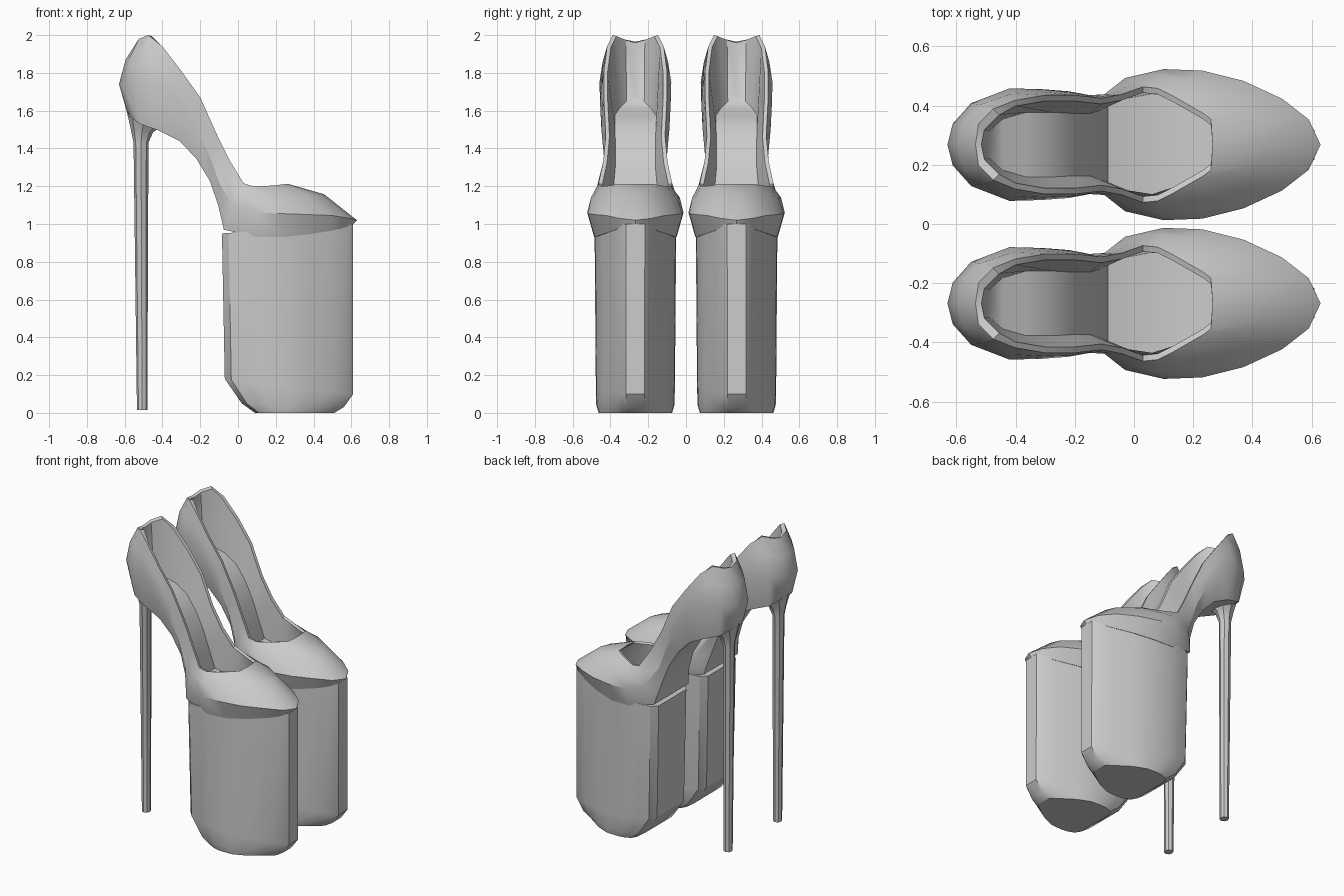
import bpy, bmesh, math

SPACING = 0.268  # distance of each shoe from the middle


def loft(name, loops, closed=False):
    """Skin half outlines of (x, z, half_width), mirrored across the shoe's middle."""
    bm = bmesh.new()
    n = len(loops[0])
    rings = []
    for loop in loops:
        left = [bm.verts.new((x, w, z)) for x, z, w in loop]
        right = [bm.verts.new((x, -w, z)) for x, z, w in loop[1:-1]]
        rings.append(left + right[::-1])
    m = 2 * n - 2
    for a, b in zip(rings, rings[1:]):
        for i in range(m):
            j = (i + 1) % m
            bm.faces.new((a[i], a[j], b[j], b[i]))
    # close both ends with strips running from side to side
    for r in (rings[0], rings[-1]):
        for i in range(n - 1):
            quad = [r[i], r[i + 1], r[-i - 1], r[-i % m]]
            bm.faces.new(list(dict.fromkeys(quad)))
    bmesh.ops.recalc_face_normals(bm, faces=bm.faces)
    me = bpy.data.meshes.new(name)
    bm.to_mesh(me)
    bm.free()
    me.shade_smooth()
    me.set_sharp_from_angle(angle=math.radians(32))
    for side, y in (("left", SPACING), ("right", -SPACING)):
        ob = bpy.data.objects.new(f"{side}_{name}", me)
        ob.location.y = y
        bpy.context.collection.objects.link(ob)


# Shoe upper: outlines from heel to toe, at the sole, widest line, vamp and rim
sole = [(-.59, 1.60, 0), (-.575, 1.57, .06), (-.52, 1.53, .11), (-.42, 1.495, .14),
        (-.31, 1.44, .14), (-.22, 1.345, .135), (-.15, 1.23, .135), (-.105, 1.10, .15),
        (-.075, .97, .185), (.10, .93, .218), (.23, .93, .215), (.37, .945, .175),
        (.50, .965, .115), (.585, .985, .07), (.61, 1.0, 0)]
widest = [(-.63, 1.74, 0), (-.612, 1.735, .07), (-.55, 1.74, .14), (-.42, 1.75, .19),
          (-.31, 1.64, .187), (-.22, 1.50, .18), (-.15, 1.36, .167), (-.10, 1.22, .17),
          (-.03, 1.10, .225), (.10, 1.06, .255), (.23, 1.055, .25), (.37, 1.05, .215),
          (.50, 1.045, .155), (.59, 1.03, .085), (.63, 1.02, 0)]
vamp = [(-.595, 1.87, 0), (-.58, 1.87, .075), (-.52, 1.89, .135), (-.41, 1.86, .173),
        (-.305, 1.73, .178), (-.21, 1.58, .175), (-.13, 1.42, .162), (-.07, 1.28, .17),
        (0, 1.17, .21), (.09, 1.14, .235), (.19, 1.14, .22), (.29, 1.15, .18),
        (.37, 1.15, .13), (.43, 1.155, .07), (.455, 1.158, 0)]
rim = [(-.535, 1.965, 0), (-.525, 1.98, .07), (-.475, 2.0, .12), (-.40, 1.94, .15),
       (-.30, 1.81, .167), (-.20, 1.67, .167), (-.11, 1.47, .157), (-.04, 1.33, .17),
       (.03, 1.215, .195), (.08, 1.20, .19), (.13, 1.20, .165), (.20, 1.205, .125),
       (.235, 1.21, .105), (.26, 1.212, .085), (.265, 1.212, 0)]
lining = [(x + .02 * (x < -.45), z - .006, max(w - .02, 0)) for x, z, w in rim]
insole = [(-.5 + (x + .59) * .8, z + .08, w * .78) for x, z, w in sole]
loft("shoe_upper", [sole, widest, vamp, rim, lining, insole])

# Platform block: flat toe and back, undercut at the bottom
plan = [(-.08, 0), (-.08, .15), (-.045, .19), (.03, .21), (.10, .216), (.23, .212),
        (.37, .173), (.50, .113), (.585, .072), (.608, .05), (.608, 0)]


def level(x0, x1, z0, z1, scale):
    """Block outline stretched to x0..x1, tilted from z0 to z1."""
    out = []
    for x, w in plan:
        t = (x + .08) / .688
        out.append((x0 + t * (x1 - x0), z0 + t * (z1 - z0), w * scale))
    return out


loft("platform", [level(-.085, .608, .95, 1.0, 1), level(-.07, .61, .18, .10, .97),
                  level(.02, .56, .05, .03, .96), level(.09, .51, 0, 0, .90)])


# Stiletto heel: eight-sided, flaring into the heel seat
def ring(x0, x1, w, z0, z1):
    out = []
    for i in range(5):
        t = (1 - math.cos(math.pi * i / 4)) / 2
        half = 0 if i in (0, 4) else w * math.sin(math.pi * i / 4)
        out.append((x0 + t * (x1 - x0), z0 + t * (z1 - z0), half))
    return out


loft("stiletto_heel", [ring(-.59, -.40, .10, 1.60, 1.52), ring(-.567, -.45, .055, 1.50, 1.485),
                       ring(-.553, -.474, .037, 1.43, 1.43), ring(-.535, -.48, .03, .015, .015)])
